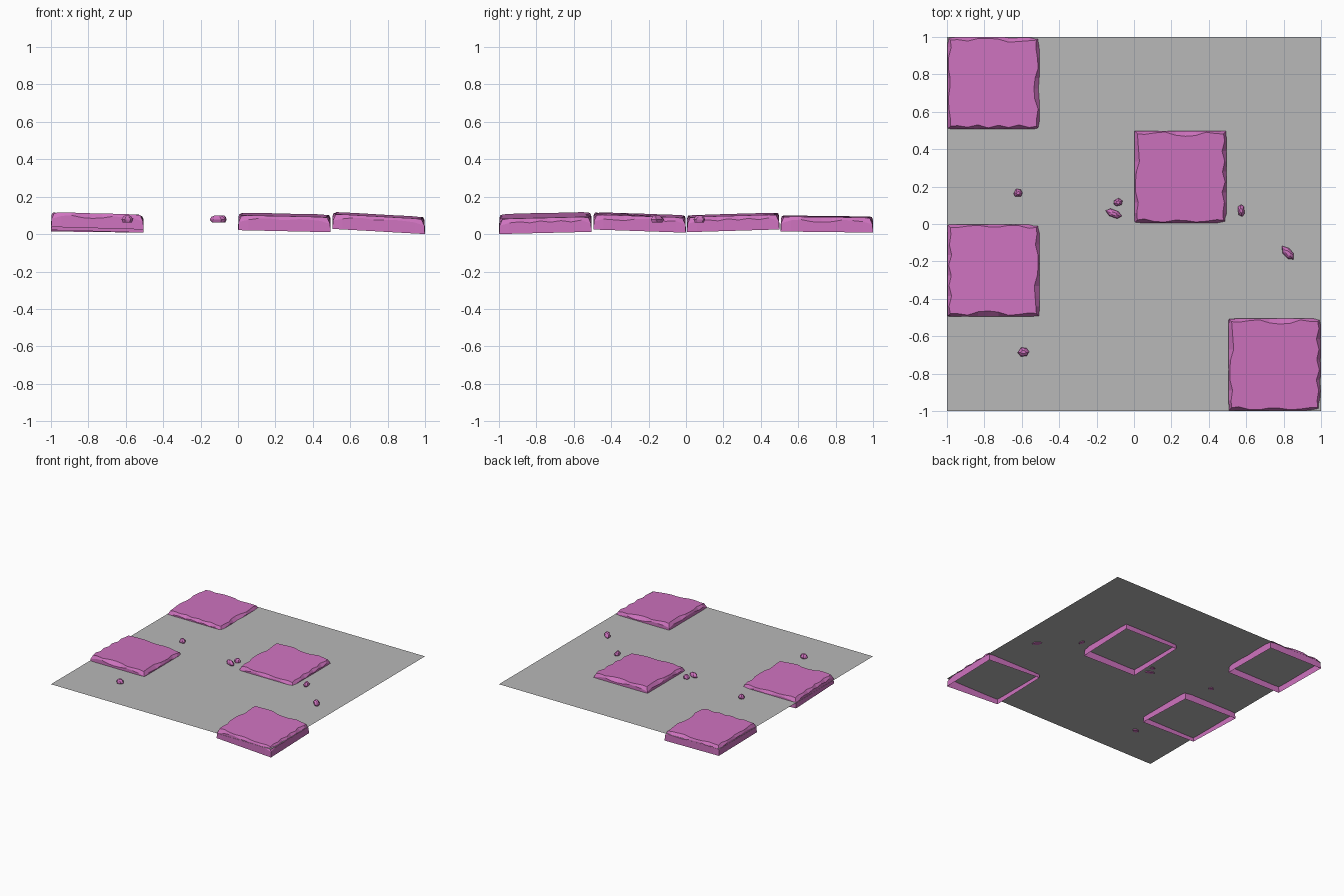
import bpy
import bmesh
import math
import random
from mathutils import Matrix, Vector

cube = bpy.data.objects.get("Cube")
if cube:
    bpy.data.objects.remove(cube, do_unlink=True)


def make_material(name, rgb):
    mat = bpy.data.materials.new(name)
    mat.use_nodes = True
    color = (*rgb, 1)
    mat.diffuse_color = color
    mat.node_tree.nodes["Principled BSDF"].inputs["Base Color"].default_value = color
    return mat


pink = make_material("pink stone", (0.62, 0.17, 0.52))
grey = make_material("grey ground", (0.48, 0.48, 0.48))


def add_object(name, bm, mat):
    mesh = bpy.data.meshes.new(name)
    bm.to_mesh(mesh)
    bm.free()
    mesh.materials.append(mat)
    obj = bpy.data.objects.new(name, mesh)
    bpy.context.collection.objects.link(obj)
    return obj


# Thin ground sheet
ground_z = 0.068
bm = bmesh.new()
bmesh.ops.create_grid(bm, x_segments=1, y_segments=1, size=1,
                      matrix=Matrix.Translation((0, 0, ground_z)))
add_object("ground", bm, grey)

# Depth of the worn edge along each side: front, right, back, left
HALF = 0.247
WEAR = [
    [.022, .008, .006, .016, .014, .006, .010, .018],
    [.020, .012, .024, .008, .022, .010, .024, .010],
    [.016, .008, .026, .030, .024, .007, .012, .020],
    [.020, .024, .028, .012, .007, .008, .022, .014],
]


def worn_slab(name, center, base, slope, turns):
    """Open-bottomed slab whose base height is given at its centre."""
    thick = 0.08
    bm = bmesh.new()
    bottom, shoulder, top = [], [], []
    for side, wear in enumerate(WEAR):
        turn = Matrix.Rotation((side + turns) * math.pi / 2, 3, 'Z')
        count = len(wear)

        def put(ring, x, y, z):
            ring.append(bm.verts.new(turn @ Vector((x, y, z))))

        # Broken corner, then the chips along the side
        put(bottom, -HALF, -HALF, 0)
        put(shoulder, -HALF + .003, -HALF + .003, thick * 0.55)
        put(top, -HALF + .017, -HALF + .017, thick - .004)
        for i, depth in enumerate(wear):
            x = HALF * (2 * (i + 1) / (count + 1) - 1)
            drop = 0.010 + 0.6 * depth
            put(bottom, x, -HALF, 0)
            put(shoulder, x, -HALF + .001, thick - drop)
            put(top, x, -HALF + depth, thick)
    for low, high in ((bottom, shoulder), (shoulder, top)):
        for i in range(len(low)):
            j = (i + 1) % len(low)
            bm.faces.new((low[i], low[j], high[j], high[i]))
    bm.faces.new(top)
    # Tilt the slab as if it had settled unevenly
    for v in bm.verts:
        v.co.z += base + slope[0] * v.co.x + slope[1] * v.co.y
        v.co.x += center[0]
        v.co.y += center[1]
    add_object(name, bm, pink)


worn_slab("back_right_slab", (-.752, .753), .014, (-.012, -.012), -1)
worn_slab("front_right_slab", (-.752, -.248), .023, (-.028, -.034), 2)
worn_slab("middle_slab", (.248, .252), .023, (-.022, .030), 0)
worn_slab("front_left_slab", (.752, -.752), .020, (-.056, .024), 0)


def pebble(name, x, y, length, width, angle, seed):
    """Faceted stone chip: two uneven rings and a ridge on top."""
    rng = random.Random(seed)
    bm = bmesh.new()
    turn = Matrix.Rotation(math.radians(angle), 3, 'Z')
    for z, scale in ((-.005, .75), (.010, 1), (.024, .75), (.032, .4)):
        for k in range(6):
            a = math.tau * (k + rng.uniform(-.2, .2)) / 6
            r = scale * rng.uniform(.92, 1.05) / 2
            p = turn @ Vector((length * r * math.cos(a), width * r * math.sin(a), z))
            bm.verts.new(p + Vector((x, y, ground_z)))
    bmesh.ops.convex_hull(bm, input=bm.verts)
    loose = [v for v in bm.verts if not v.link_faces]
    bmesh.ops.delete(bm, geom=loose, context='VERTS')
    add_object(name, bm, pink)


pebble("pebble_right_back", -.62, .165, .052, .046, 0, 1)
pebble("pebble_centre_back", -.085, .115, .052, .044, 20, 2)
pebble("pebble_centre_front", -.108, .055, .092, .046, -20, 3)
pebble("pebble_left", .573, .072, .068, .040, 95, 4)
pebble("pebble_far_left", .822, -.155, .095, .050, -48, 5)
pebble("pebble_right_front", -.592, -.685, .064, .052, 0, 6)
